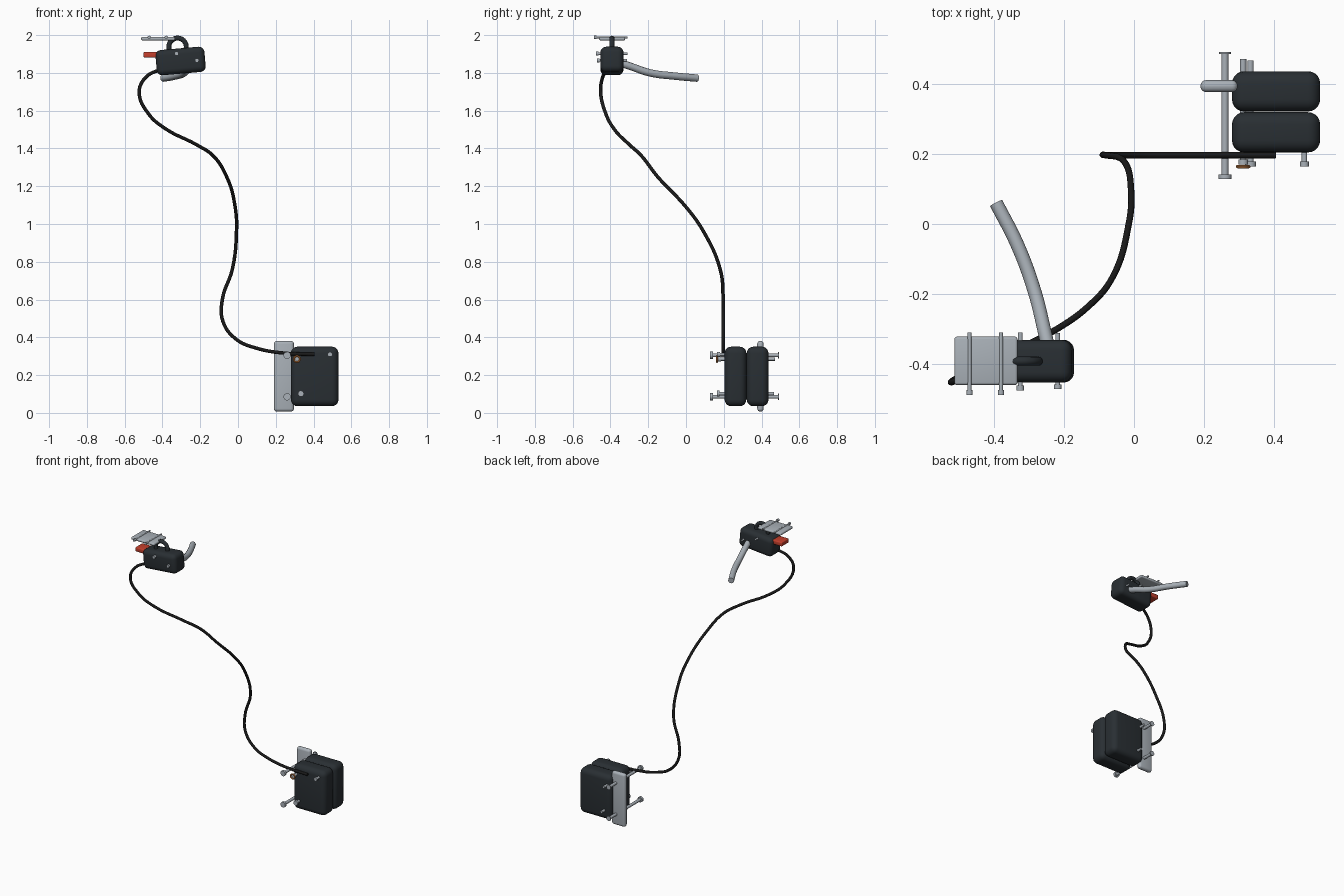
import bpy
from math import radians, pi, cos, sin

if "Cube" in bpy.data.objects:
    bpy.data.objects.remove(bpy.data.objects["Cube"])


def material(name, rgb):
    m = bpy.data.materials.new(name)
    m.diffuse_color = (*rgb, 1)
    m.use_nodes = True
    m.node_tree.nodes["Principled BSDF"].inputs["Base Color"].default_value = m.diffuse_color
    return m


DARK = material("dark_shell", (0.022, 0.028, 0.033))
RUBBER = material("black_rubber", (0.01, 0.01, 0.01))
METAL = material("brushed_metal", (0.40, 0.44, 0.48))
RED = material("red_plastic", (0.55, 0.05, 0.025))
COPPER = material("copper", (0.6, 0.22, 0.06))


def finish(ob, name, mat):
    ob.name = name
    ob.data.materials.append(mat)
    bpy.ops.object.shade_smooth_by_angle(angle=radians(35))
    return ob


def box(name, centre, size, bevel, mat, segments=4, tilt=0):
    bpy.ops.mesh.primitive_cube_add(size=1, location=centre)
    ob = bpy.context.object
    ob.scale = size
    bpy.ops.object.transform_apply(location=False, rotation=False, scale=True)
    ob.rotation_euler.y = radians(tilt)
    mod = ob.modifiers.new("rounded", 'BEVEL')
    mod.width, mod.segments = bevel, segments
    bpy.ops.object.modifier_apply(modifier="rounded")
    return finish(ob, name, mat)


def rod(name, x, z, y0, y1, r, mat=METAL, sides=20):
    bpy.ops.mesh.primitive_cylinder_add(vertices=sides, radius=r, depth=y1 - y0,
                                        location=(x, (y0 + y1) / 2, z),
                                        rotation=(pi / 2, 0, 0))
    return finish(bpy.context.object, name, mat)


def bolt(name, x, z, y0, y1, r, head_r, head=0.014):
    rod(name + "_shaft", x, z, y0 + head * 0.5, y1, r)
    rod(name + "_head", x, z, y0, y0 + head, head_r, sides=16)


def tube(name, points, r, mat, res=6):
    cu = bpy.data.curves.new(name, 'CURVE')
    cu.dimensions = '3D'
    cu.bevel_depth, cu.bevel_resolution = r, 4
    cu.resolution_u, cu.use_fill_caps = res, True
    sp = cu.splines.new('BEZIER')
    sp.bezier_points.add(len(points) - 1)
    for bp, p in zip(sp.bezier_points, points):
        bp.co = p
        bp.handle_left_type = bp.handle_right_type = 'AUTO'
    ob = bpy.data.objects.new(name, cu)
    bpy.context.collection.objects.link(ob)
    bpy.ops.object.select_all(action='DESELECT')
    ob.select_set(True)
    bpy.context.view_layer.objects.active = ob
    bpy.ops.object.convert(target='MESH')
    return finish(bpy.context.object, name, mat)


# Lower caliper: two rounded halves and mounting bracket
for side, y in (("front", 0.262), ("rear", 0.379)):
    box(f"caliper_half_{side}", (0.406, y, 0.193), (0.252, 0.115, 0.315), 0.035, DARK, 5)
box("mounting_bracket", (0.243, 0.394, 0.194), (0.106, 0.034, 0.374), 0.016, METAL)

# Long mounting bolts with a washer at the rear end
for i, z in enumerate((0.305, 0.085)):
    bolt(f"mounting_bolt_{i}", 0.26, z, 0.128, 0.492, 0.010, 0.019)
    rod(f"mounting_washer_{i}", 0.26, z, 0.486, 0.492, 0.017)

# Caliper bolts
bolt("banjo_bolt", 0.312, 0.285, 0.170, 0.472, 0.009, 0.014)
bolt("caliper_bolt", 0.333, 0.102, 0.164, 0.467, 0.009, 0.016)
bolt("bleed_screw", 0.487, 0.31, 0.165, 0.23, 0.008, 0.013)
bpy.ops.mesh.primitive_torus_add(major_radius=0.016, minor_radius=0.005, major_segments=28,
                                 minor_segments=8, location=(0.312, 0.164, 0.285),
                                 rotation=(pi / 2, 0, 0))
finish(bpy.context.object, "copper_washer", COPPER)

# Hydraulic hose
hose = [(0.405, 0.197, 0.31), (0.24, 0.197, 0.317), (0.1, 0.197, 0.342), (-0.01, 0.197, 0.39),
        (-0.08, 0.197, 0.485), (-0.083, 0.197, 0.6), (-0.03, 0.181, 0.76),
        (-0.008, 0.09, 0.965), (-0.015, 0.0, 1.09), (-0.06, -0.15, 1.25),
        (-0.13, -0.235, 1.36), (-0.22, -0.3, 1.42), (-0.385, -0.382, 1.505),
        (-0.475, -0.425, 1.585), (-0.523, -0.452, 1.70), (-0.49, -0.442, 1.775),
        (-0.41, -0.415, 1.82)]
tube("brake_hose", hose, 0.0092, RUBBER)

# Master cylinder body and lever blade
box("master_cylinder", (-0.304, -0.392, 1.863), (0.26, 0.122, 0.134), 0.03, DARK, 5, tilt=-5)
tube("lever_blade", [(-0.235, -0.40, 1.865), (-0.255, -0.31, 1.84), (-0.285, -0.19, 1.80),
                     (-0.333, -0.06, 1.783), (-0.394, 0.06, 1.772)], 0.0195, METAL)

# Arched handlebar clamp, top plate and its cross pins
arch = [(-0.32 + 0.046 * cos(a), -0.392, 1.938 + 0.046 * sin(a))
        for a in (radians(d) for d in range(-40, 221, 26))]
tube("handlebar_clamp", arch, 0.013, DARK)
box("clamp_plate", (-0.423, -0.391, 1.981), (0.18, 0.138, 0.018), 0.007, METAL, 3)
for i, x in enumerate((-0.47, -0.38)):
    bolt(f"clamp_pin_{i}", x, 1.988, -0.488, -0.31, 0.0055, 0.009)

# Red adjuster and body bolts
box("reach_adjuster", (-0.455, -0.392, 1.896), (0.09, 0.08, 0.03), 0.006, RED, 3)
bolt("body_bolt_0", -0.325, 1.902, -0.476, -0.31, 0.007, 0.011)
bolt("body_bolt_1", -0.218, 1.866, -0.472, -0.312, 0.007, 0.011)
